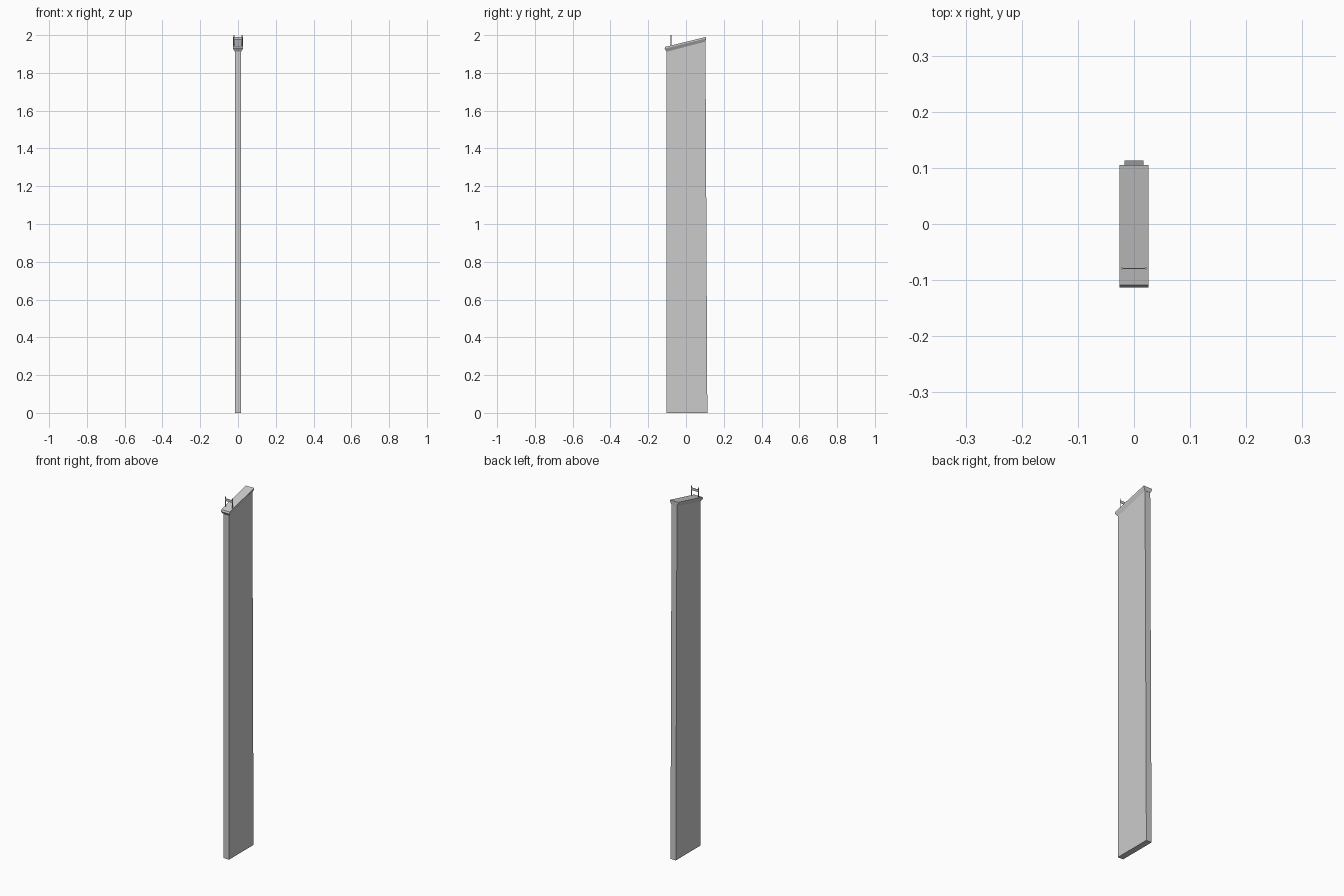
import bpy, bmesh

if "Cube" in bpy.data.objects:
    bpy.data.objects.remove(bpy.data.objects["Cube"])


def make_loft(name, rings):
    """Closed solid lofted through four-cornered rings."""
    bm = bmesh.new()
    loops = [[bm.verts.new(p) for p in ring] for ring in rings]
    bm.faces.new(loops[0][::-1])
    bm.faces.new(loops[-1])
    for a, b in zip(loops, loops[1:]):
        for i in range(4):
            j = (i + 1) % 4
            bm.faces.new((a[i], a[j], b[j], b[i]))
    bmesh.ops.recalc_face_normals(bm, faces=bm.faces)
    mesh = bpy.data.meshes.new(name)
    bm.to_mesh(mesh)
    bm.free()
    obj = bpy.data.objects.new(name, mesh)
    bpy.context.collection.objects.link(obj)
    return obj


def ring(half_x, front, back):
    """Rectangle in plan; front and back are (y, z) pairs."""
    return [(-half_x, *front), (half_x, *front), (half_x, *back), (-half_x, *back)]


# Tall slab with a tapering back edge and a sloped top
make_loft("slab_body", [
    ring(0.0165, (-0.102, 0), (0.113, 0)),
    ring(0.0165, (-0.102, 1.915), (0.103, 1.968)),
])

# Sloping cap that flares out from the slab
make_loft("sloped_cap", [
    ring(0.0165, (-0.102, 1.912), (0.104, 1.966)),
    ring(0.026, (-0.113, 1.928), (0.105, 1.982)),
    ring(0.026, (-0.109, 1.938), (0.105, 1.990)),
])

# Small sign frame on the cap: two posts and a cross panel
for side, x in (("left", -0.021), ("right", 0.021)):
    bpy.ops.mesh.primitive_cylinder_add(vertices=8, radius=0.002, depth=0.06,
                                        location=(x, -0.079, 1.97))
    bpy.context.object.name = side + "_post"

bpy.ops.mesh.primitive_cube_add(size=1, location=(0, -0.079, 1.983))
panel = bpy.context.object
panel.name = "cross_panel"
panel.scale = (0.042, 0.002, 0.014)
